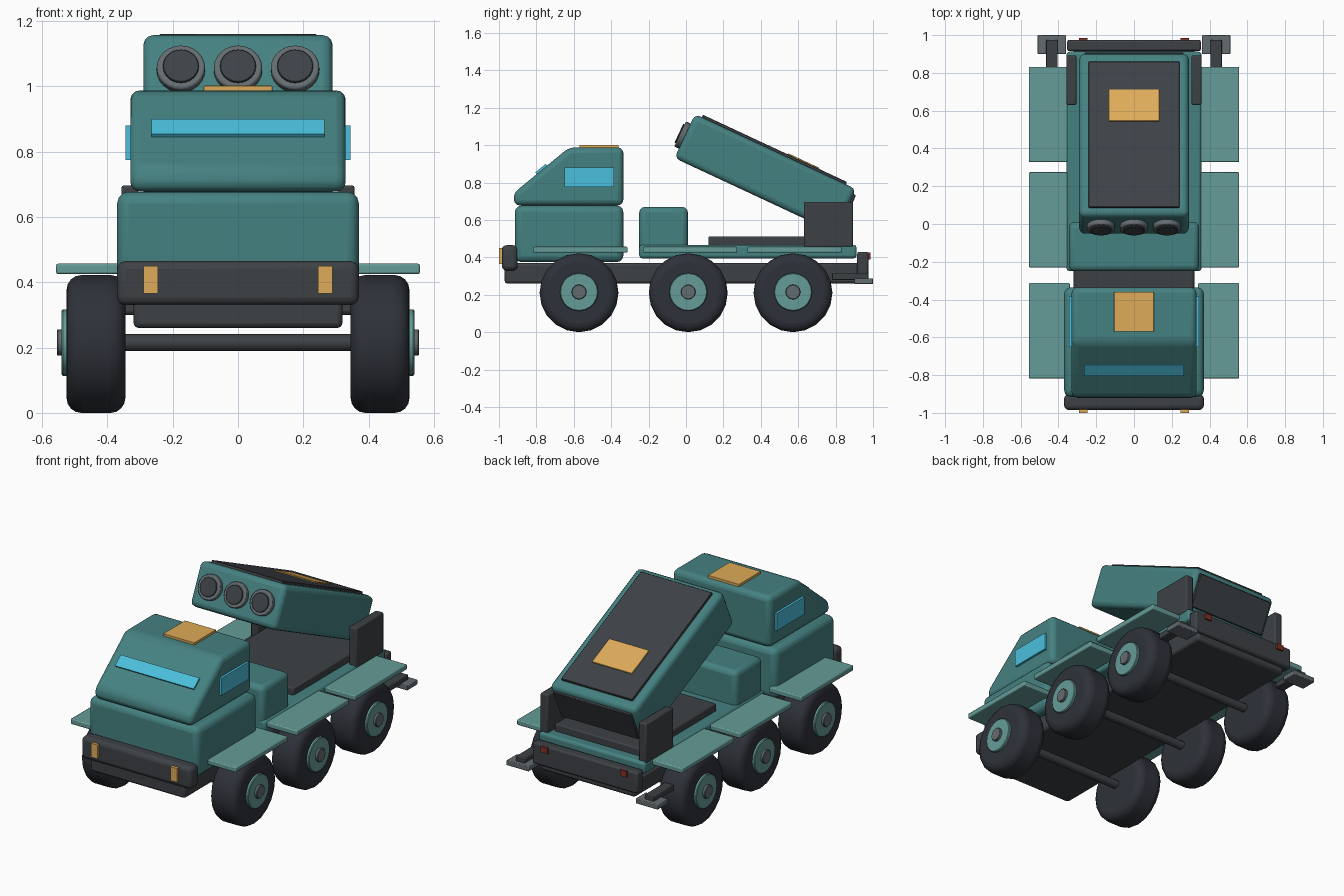
import bpy, bmesh, math
from mathutils import Matrix, Vector

if "Cube" in bpy.data.objects:
    bpy.data.objects.remove(bpy.data.objects["Cube"])


def mat(name, rgb):
    m = bpy.data.materials.new(name)
    m.diffuse_color = (*rgb, 1)
    m.use_nodes = True
    m.node_tree.nodes["Principled BSDF"].inputs["Base Color"].default_value = m.diffuse_color
    return m


TEAL = mat("teal", (0.06, 0.22, 0.22))
PALE = mat("pale_teal", (0.13, 0.33, 0.31))
DARK = mat("dark", (0.047, 0.053, 0.06))
TYRE = mat("tyre", (0.027, 0.031, 0.04))
STEEL = mat("steel", (0.127, 0.15, 0.16))
AMBER = mat("amber", (0.73, 0.41, 0.10))
GLASS = mat("glass", (0.07, 0.52, 0.72))
RED = mat("red", (0.22, 0.03, 0.02))


def finish(name, bm, material, bevel=0, segs=3, matrix=Matrix()):
    bmesh.ops.recalc_face_normals(bm, faces=bm.faces)
    me = bpy.data.meshes.new(name)
    bm.to_mesh(me)
    bm.free()
    ob = bpy.data.objects.new(name, me)
    bpy.context.collection.objects.link(ob)
    ob.matrix_world = matrix
    me.materials.append(material)
    if bevel:
        b = ob.modifiers.new("bevel", "BEVEL")
        b.width, b.segments, b.limit_method = bevel, segs, "ANGLE"
        b.angle_limit = math.radians(30)
    bpy.context.view_layer.objects.active = ob
    ob.select_set(True)
    bpy.ops.object.shade_smooth_by_angle(angle=math.radians(35))
    ob.select_set(False)
    return ob


def box(name, x, y, z, material, bevel=0.004, segs=2, matrix=Matrix()):
    """Box from (min, max) ranges, placed by an optional matrix."""
    bm = bmesh.new()
    bmesh.ops.create_cube(bm, size=1)
    for v in bm.verts:
        v.co = Vector([(a + b) / 2 + c * (b - a) for (a, b), c in zip((x, y, z), v.co)])
    return finish(name, bm, material, bevel, segs, matrix)


def pair(name, x, y, z, material, bevel=0.004, segs=2):
    box(name + "_right", x, y, z, material, bevel, segs)
    box(name + "_left", (-x[1], -x[0]), y, z, material, bevel, segs)


def cyl(name, centre, axis, r, length, material, sides=20, bevel=0, segs=2, frame=Matrix()):
    bm = bmesh.new()
    bmesh.ops.create_cone(bm, cap_ends=True, segments=sides, radius1=r, radius2=r, depth=length)
    rot = Matrix.Rotation(math.pi / 2, 4, axis)
    return finish(name, bm, material, bevel, segs, frame @ Matrix.Translation(centre) @ rot)


# Chassis and bumpers
box("chassis", (-.32, .32), (-.97, .95), (.26, .37), DARK, .015)
box("front_bumper", (-.37, .37), (-.985, -.9), (.33, .465), DARK, .025, 3)
box("rear_bumper", (-.355, .355), (.915, .975), (.3, .43), DARK, .012)
pair("headlight", (.245, .29), (-1, -.97), (.365, .45), AMBER, 0)
pair("tail_light", (.245, .29), (.96, .986), (.39, .425), RED, 0)

# Rear steps
pair("step_bracket", (.405, .465), (.78, .975), (.28, .315), DARK)
pair("rear_step", (.36, .51), (.9, 1), (.257, .287), STEEL)

# Cab
box("lower_cab", (-.37, .37), (-.915, -.335), (.375, .677), TEAL, .035, 3)
bm = bmesh.new()
profile = [(-.92, .678), (-.335, .678), (-.335, .988), (-.625, .988), (-.92, .745)]
face = bm.faces.new([bm.verts.new((-.33, y, z)) for y, z in profile])
ext = bmesh.ops.extrude_face_region(bm, geom=[face])
bmesh.ops.translate(bm, vec=(.66, 0, 0), verts=[g for g in ext["geom"] if isinstance(g, bmesh.types.BMVert)])
finish("upper_cab", bm, TEAL, .03, 3)
slope = Matrix.Translation((0, -.772, .870)) @ Matrix.Rotation(math.radians(39.5), 4, "X")
box("windscreen", (-.265, .265), (-.036, .036), (-.015, .009), GLASS, 0, matrix=slope)
pair("side_window", (.32, .344), (-.65, -.385), (.775, .88), GLASS, 0)
box("roof_hatch", (-.105, .105), (-.57, -.36), (.98, 1.002), AMBER, .002)

# Load bed
box("bed", (-.357, .357), (-.25, .912), (.395, .467), TEAL, .015)
box("equipment_box", (-.345, .345), (-.25, .01), (.395, .67), TEAL, .03, 3)
box("deck_plate", (-.29, .29), (.12, .85), (.46, .512), DARK, .008)
pair("side_support", (.305, .357), (.63, .893), (.455, .697), DARK, .008)

# Tilted launcher box, built in its own frame
tilt = Matrix.Translation((0, .424, .848)) @ Matrix.Rotation(math.radians(-25), 4, "X")
box("launcher", (-.29, .29), (-.475, .475), (-.13, .13), TEAL, .03, 3, tilt)
box("launcher_top_panel", (-.24, .24), (-.435, .415), (.12, .144), DARK, .003, 1, tilt)
box("launcher_hatch", (-.135, .135), (.065, .25), (.135, .15), AMBER, .002, 1, tilt)
box("launcher_rear_panel", (-.262, .262), (.465, .489), (-.1, .1), DARK, .004, 1, tilt)
for i, x in enumerate((-.175, 0, .175)):
    cyl(f"tube_ring_{i}", (x, -.48, 0), "X", .074, .045, STEEL, 24, .006, 2, tilt)
    cyl(f"tube_mouth_{i}", (x, -.485, 0), "X", .055, .05, DARK, 24, .002, 1, tilt)

# Wheels, axles and fenders
for i, y in enumerate((-.572, .012, .572)):
    cyl(f"axle_{i}", (0, y, .215), "Y", .026, .8, DARK, 12)
    fy = (-.565, .022, .58)[i]
    pair(f"fender_{i}", (.34, .557), (fy - .252, fy + .252), (.425, .457), PALE, .006)
    for side, s in (("right", 1), ("left", -1)):
        cyl(f"tyre_{i}_{side}", (s * .435, y, .211), "Y", .211, .18, TYRE, 20, .045, 4)
        cyl(f"hub_{i}_{side}", (s * .5, y, .215), "Y", .102, .08, PALE, 20, .004, 1)
        cyl(f"hub_cap_{i}_{side}", (s * .52, y, .215), "Y", .04, .07, STEEL, 12, .003, 1)
